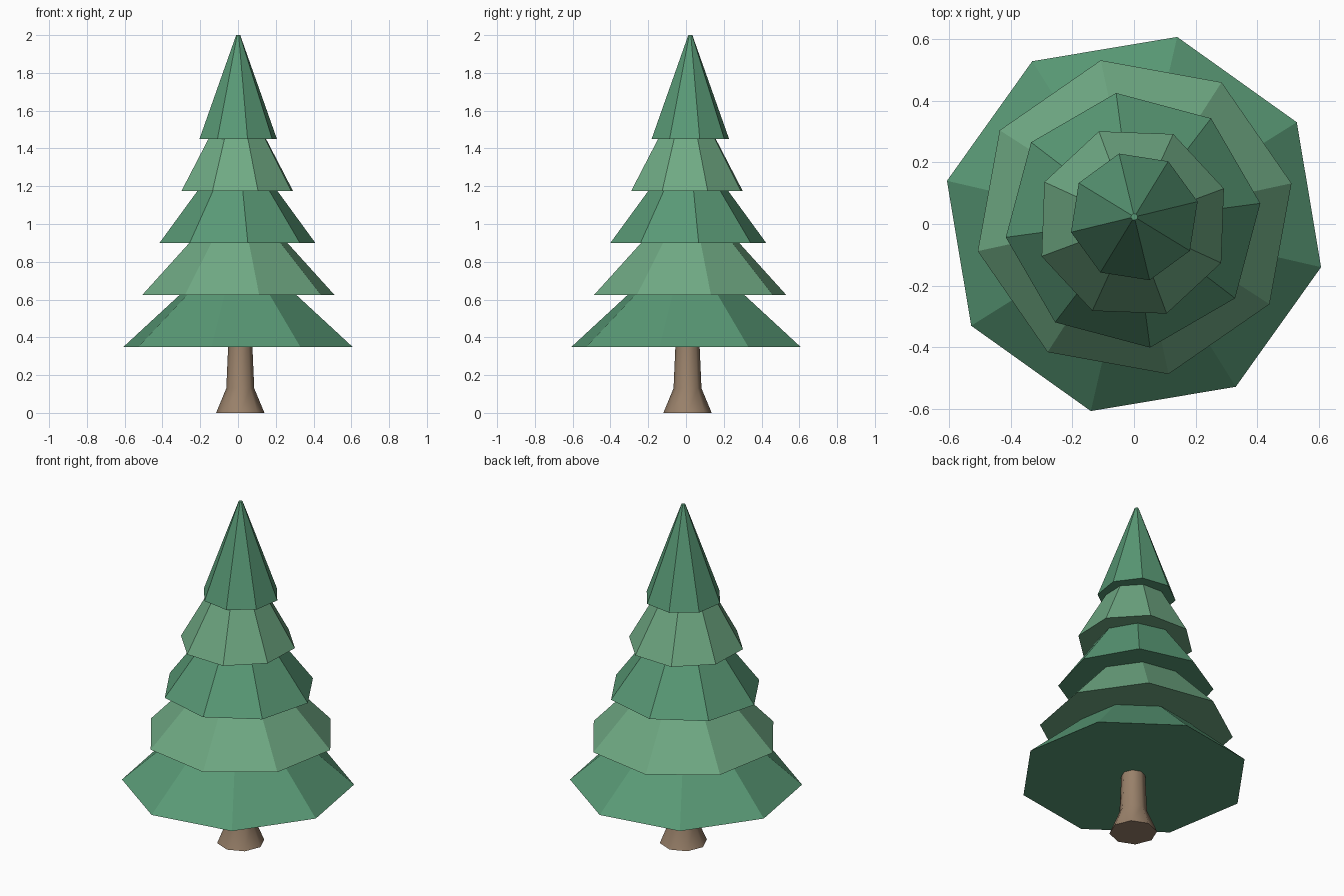
import bpy, bmesh, math

if "Cube" in bpy.data.objects:
    bpy.data.objects.remove(bpy.data.objects["Cube"])

SIDES = 8


def material(name, rgb):
    m = bpy.data.materials.new(name)
    m.diffuse_color = (*rgb, 1)
    m.use_nodes = True
    m.node_tree.nodes["Principled BSDF"].inputs["Base Color"].default_value = m.diffuse_color
    return m


def lathe(name, centre, profile, turn, mat):
    """Closed eight-sided solid from (radius, z) rings, bottom to top."""
    bm = bmesh.new()
    rings = []
    for r, z in profile:
        angles = [math.radians(turn + 360 * i / SIDES) for i in range(SIDES)]
        rings.append([bm.verts.new((centre[0] + r * math.cos(a), centre[1] + r * math.sin(a), z))
                      for a in angles])
    for low, high in zip(rings, rings[1:]):
        for i in range(SIDES):
            j = (i + 1) % SIDES
            bm.faces.new((low[i], low[j], high[j], high[i]))
    bm.faces.new(rings[0][::-1])
    bm.faces.new(rings[-1])
    mesh = bpy.data.meshes.new(name)
    bm.to_mesh(mesh)
    bm.free()
    mesh.materials.append(mat)
    obj = bpy.data.objects.new(name, mesh)
    bpy.context.collection.objects.link(obj)
    return obj


dark_green = material("dark_green", (0.10, 0.32, 0.18))
light_green = material("light_green", (0.16, 0.40, 0.23))
bark = material("bark", (0.32, 0.22, 0.145))

# Trunk with flared foot
trunk = lathe("trunk", (0.012, 0.008), [(0.128, 0), (0.074, 0.13), (0.062, 0.40)], 0, bark)
bpy.context.view_layer.objects.active = trunk
trunk.select_set(True)
bpy.ops.object.shade_smooth_by_angle(angle=math.radians(50))

# Foliage cones: radius, twist in degrees, centre; each overlaps the one below by half
tiers = [
    (0.622, 32.0, (0.0, 0.0)),
    (0.520, 12.2, (0.002, 0.022)),
    (0.416, 7.6, (-0.003, 0.012)),
    (0.315, 20.4, (-0.004, 0.005)),
    (0.211, 13.6, (0.001, 0.023)),
]
for i, (radius, twist, centre) in enumerate(tiers):
    z = 0.35 + 0.275 * i
    lathe(f"foliage_tier_{i + 1}", centre, [(radius, z), (0.011, z + 0.55)], twist,
          light_green if i % 2 else dark_green)
